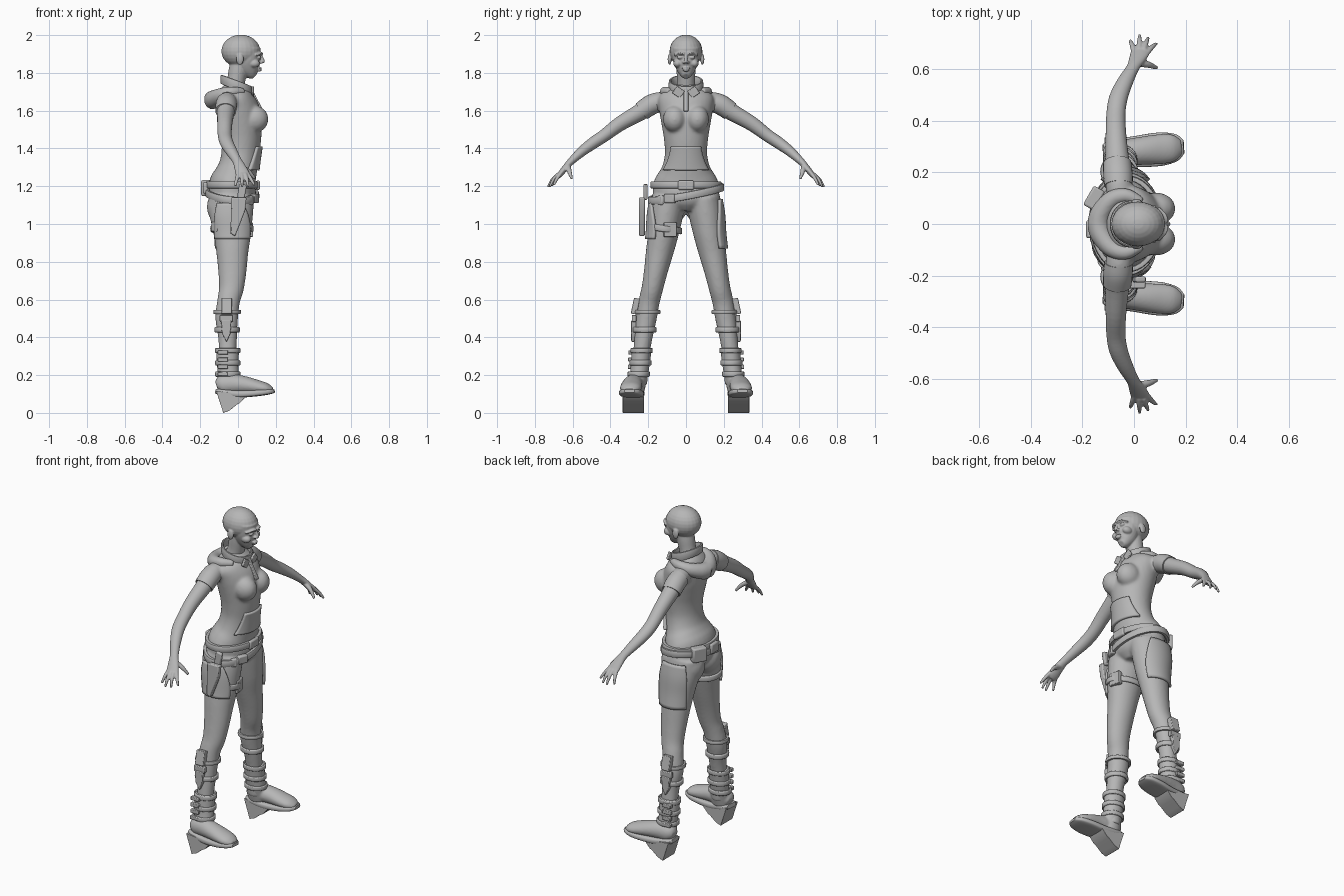
import bpy, bmesh
from math import sin, cos, pi, radians, copysign
from mathutils import Vector, Matrix

if "Cube" in bpy.data.objects:
    bpy.data.objects.remove(bpy.data.objects["Cube"])

grey = bpy.data.materials.new("plain grey")
grey.use_nodes = True
grey.diffuse_color = (0.47, 0.47, 0.47, 1)
grey.node_tree.nodes["Principled BSDF"].inputs["Base Color"].default_value = grey.diffuse_color
X, Y, Z = Vector((1, 0, 0)), Vector((0, 1, 0)), Vector((0, 0, 1))


def dense(pts, k=4):
    """Smooth a list of (x, y, z, ra, rb) stations."""
    v = [Vector(p) for p in pts]
    out = []
    for i in range(len(v) - 1):
        a, b, c, d = v[max(i - 1, 0)], v[i], v[i + 1], v[min(i + 2, len(v) - 1)]
        for s in range(k):
            t = s / k
            out.append(b + (c - a) * t / 2 + (a * 2 - b * 5 + c * 4 - d) * t * t / 2
                       + (b * 3 - a - c * 3 + d) * t ** 3 / 2)
    return out + [v[-1]]


def tube(bm, pts, ref=X, n=24, k=4, closed=False, power=2):
    """Skin oval sections along a path; ra lies along ref, rb across it."""
    st = [Vector(p) for p in pts] if closed else dense(pts, k)
    m = len(st)
    rings = []
    for i, s in enumerate(st):
        lo, hi = ((i - 1) % m, (i + 1) % m) if closed else (max(i - 1, 0), min(i + 1, m - 1))
        t = (st[hi].xyz - st[lo].xyz).normalized()
        a = (ref - t * ref.dot(t)).normalized()
        b = t.cross(a)
        ring = []
        for j in range(n):
            ca, sa = cos(2 * pi * j / n), sin(2 * pi * j / n)
            ca, sa = (copysign(abs(q) ** (2 / power), q) for q in (ca, sa))
            ring.append(bm.verts.new(s.xyz + a * s[3] * ca + b * s[4] * sa))
        rings.append(ring)
    for i in range(m if closed else m - 1):
        r, q = rings[i], rings[(i + 1) % m]
        for j in range(n):
            h = (j + 1) % n
            bm.faces.new((r[j], r[h], q[h], q[j]))
    if not closed:
        bm.faces.new(rings[0][::-1])
        bm.faces.new(rings[-1])


def hoop(bm, c, rx, ry, h, t, front=0, side=0, power=4):
    """Closed strap of height h and thickness t; front and side tilt it."""
    ang = [2 * pi * i / 40 for i in range(40)]
    tube(bm, [(c[0] + rx * cos(a), c[1] + ry * sin(a), c[2] + front * cos(a) + side * sin(a),
               h / 2, t / 2) for a in ang], Z, 12, closed=True, power=power)


def ball(bm, c, r):
    bmesh.ops.create_uvsphere(bm, u_segments=24, v_segments=14, radius=1,
                              matrix=Matrix.Translation(c) @ Matrix.Diagonal((*r, 1)))


def box(bm, c, size, rot=0, axis='Y'):
    bmesh.ops.create_cube(bm, size=1, matrix=Matrix.Translation(c)
                          @ Matrix.Rotation(radians(rot), 4, axis) @ Matrix.Diagonal((*size, 1)))


def prism(bm, outline, y0, y1):
    """Extrude a side outline (x, z) from y0 to y1."""
    a, b = ([bm.verts.new((x, y, z)) for x, z in outline] for y in (y0, y1))
    bm.faces.new(a)
    bm.faces.new(b[::-1])
    for i in range(len(a)):
        j = (i + 1) % len(a)
        bm.faces.new((a[i], b[i], b[j], a[j]))


def at(stations, z):
    """Interpolated station of a vertical form at height z."""
    st = sorted(dense(stations), key=lambda s: s.z)
    for p, q in zip(st, st[1:]):
        if p.z <= z <= q.z:
            return p.lerp(q, (z - p.z) / (q.z - p.z))


def patch(bm, stations, z0, z1, span, off, flip=1, rows=14, cols=14):
    """Panel hugging a vertical form; span(t) gives its angles at height t."""
    grid = []
    for i in range(rows + 1):
        t = i / rows
        s = at(stations, z0 + (z1 - z0) * t)
        a0, a1 = span(t)
        row = []
        for j in range(cols + 1):
            a = a0 + (a1 - a0) * j / cols
            row.append(bm.verts.new((s.x + (s[3] + off) * cos(a),
                                     flip * (s.y + (s[4] + off) * sin(a)), s.z)))
        grid.append(row)
    for r, q in zip(grid, grid[1:]):
        for j in range(cols):
            bm.faces.new((r[j], r[j + 1], q[j + 1], q[j]))


def mirror(bm):
    dup = bmesh.ops.duplicate(bm, geom=bm.verts[:] + bm.edges[:] + bm.faces[:])["geom"]
    for g in dup:
        if isinstance(g, bmesh.types.BMVert):
            g.co.y *= -1
    bmesh.ops.reverse_faces(bm, faces=[g for g in dup if isinstance(g, bmesh.types.BMFace)])


def finish(name, bm, voxel=0, relax=4, bevel=0, thick=0):
    bmesh.ops.recalc_face_normals(bm, faces=bm.faces[:])
    me = bpy.data.meshes.new(name)
    bm.to_mesh(me)
    bm.free()
    ob = bpy.data.objects.new(name, me)
    bpy.context.collection.objects.link(ob)
    me.materials.append(grey)
    bpy.ops.object.select_all(action='DESELECT')
    ob.select_set(True)
    bpy.context.view_layer.objects.active = ob
    bpy.ops.object.shade_smooth_by_angle(angle=radians(40))
    if thick:
        mod = ob.modifiers.new("thickness", 'SOLIDIFY')
        mod.thickness, mod.offset = thick, 0
    if bevel:
        mod = ob.modifiers.new("soft edges", 'BEVEL')
        mod.width, mod.segments, mod.angle_limit = bevel, 2, radians(50)
    if voxel:
        mod = ob.modifiers.new("blend", 'REMESH')
        mod.mode, mod.voxel_size, mod.use_smooth_shade = 'VOXEL', voxel, True
        mod = ob.modifiers.new("relax", 'SMOOTH')
        mod.iterations = relax


# Body: torso, bust, seat and legs blended together
leg = [(-.052, .25, .15, .045, .045), (-.055, .238, .3, .046, .044), (-.055, .225, .4, .05, .048),
       (-.06, .21, .5, .06, .055), (-.05, .195, .59, .06, .056), (-.035, .178, .66, .066, .057),
       (-.03, .16, .75, .075, .063), (-.03, .14, .85, .085, .073), (-.03, .12, .95, .1, .081),
       (-.035, .105, 1.05, .115, .09), (-.035, .09, 1.14, .12, .09)]
torso = [(-.03, 0, 1.07, .08, .06), (-.03, 0, 1.12, .12, .16), (-.03, 0, 1.2, .125, .175),
         (-.015, 0, 1.25, .113, .158), (0, 0, 1.3, .103, .128), (.012, 0, 1.37, .1, .112),
         (.017, 0, 1.45, .106, .117), (.012, 0, 1.53, .115, .13), (0, 0, 1.6, .115, .142),
         (-.015, 0, 1.66, .1, .148), (-.02, 0, 1.7, .085, .12), (-.02, 0, 1.74, .05, .05)]
arm = [(-.055, .1, 1.65, .05, .05), (-.06, .17, 1.64, .052, .052), (-.065, .25, 1.588, .046, .045),
       (-.07, .35, 1.53, .04, .039), (-.07, .43, 1.47, .037, .034), (-.06, .49, 1.43, .036, .032),
       (-.035, .55, 1.385, .031, .027), (-.005, .605, 1.335, .025, .02)]
bm = bmesh.new()
tube(bm, leg)
ball(bm, (.087, .06, 1.555), (.074, .062, .072))
ball(bm, (-.085, .08, 1.09), (.08, .085, .095))
tube(bm, arm[:3])
mirror(bm)
tube(bm, torso, n=32)
finish("body", bm, .008, 8)

# Arms and hands
bm = bmesh.new()
tube(bm, arm[1:] + [(.01, .635, 1.302, .031, .017), (.024, .665, 1.265, .037, .015),
                    (.03, .68, 1.25, .03, .012)])
for bx, by, tx, ty, tz in ((.0, .668, -.015, .712, 1.2), (.02, .675, .022, .732, 1.195),
                           (.038, .675, .055, .722, 1.195), (.052, .665, .088, .7, 1.205)):
    tube(bm, [(bx, by, 1.265, .011, .01), ((bx + tx) / 2, (by + ty) / 2 + .004, 1.235, .01, .009),
              (tx, ty, tz, .006, .006)], n=12)
tube(bm, [(.015, .625, 1.305, .015, .014), (.055, .618, 1.28, .013, .012),
          (.09, .605, 1.24, .007, .007)], Y, 12)
mirror(bm)
finish("arms", bm, .0045, 2)

# Short sleeves
bm = bmesh.new()
tube(bm, [(-.06, .15, 1.645, .055, .053), (-.062, .19, 1.628, .057, .054),
          (-.065, .235, 1.597, .055, .051)])
mirror(bm)
finish("sleeves", bm)

# Head and neck
bm = bmesh.new()
ball(bm, (.01, .087, 1.872), (.02, .01, .03))
ball(bm, (.112, .032, 1.882), (.01, .016, .009))
ball(bm, (.085, .045, 1.85), (.03, .022, .022))
tube(bm, [(.122, .006, 1.9, .012, .008), (.115, .03, 1.905, .014, .007), (.09, .058, 1.895, .014, .007)], n=12)
ball(bm, (.122, .01, 1.856), (.012, .009, .008))
mirror(bm)
ball(bm, (.015, 0, 1.915), (.103, .087, .087))
tube(bm, [(.09, 0, 1.783, .018, .018), (.076, 0, 1.798, .038, .036), (.06, 0, 1.83, .06, .056),
          (.052, 0, 1.87, .066, .07), (.05, 0, 1.93, .07, .075)])
tube(bm, [(-.03, 0, 1.69, .052, .055), (-.012, 0, 1.75, .048, .048), (0, 0, 1.81, .05, .05),
          (.01, 0, 1.86, .05, .05)])
tube(bm, [(.116, 0, 1.9, .009, .008), (.132, 0, 1.865, .009, .009), (.131, 0, 1.853, .008, .011)], n=12)
ball(bm, (.115, 0, 1.824), (.012, .022, .006))
ball(bm, (.113, 0, 1.813), (.012, .018, .006))
finish("head", bm, .004, 3)

# Hood lying on the back, collar and neck opening
bm = bmesh.new()
tube(bm, [(.03, .085, 1.7, .02, .018), (-.03, .11, 1.7, .028, .028), (-.085, .095, 1.685, .036, .035),
          (-.125, .045, 1.665, .045, .042), (-.137, 0, 1.655, .05, .046)], Z)
mirror(bm)
finish("hood", bm, .007, 4)

bm = bmesh.new()
hoop(bm, (-.008, 0, 1.735), .078, .084, .05, .016, front=-.03, power=3)
finish("collar", bm)
bm = bmesh.new()
box(bm, (.078, .04, 1.698), (.014, .05, .045), 35, 'X')
mirror(bm)
box(bm, (.098, 0, 1.655), (.014, .024, .13), -27)
finish("collar_points_and_zip", bm, bevel=.004)

# Belly pocket
bm = bmesh.new()
patch(bm, torso, 1.285, 1.41, lambda t: (-1.0 + .3 * t, 1.0 - .3 * t), .004)
finish("belly_pocket", bm, thick=.018)

# Belts, buckles and pouches
bm = bmesh.new()
hoop(bm, (-.03, 0, 1.207), .13, .178, .038, .022)
hoop(bm, (-.032, 0, 1.16), .135, .192, .04, .02, front=-.012, side=.035)
finish("belts", bm)
bm = bmesh.new()
box(bm, (.105, 0, 1.205), (.022, .085, .05))
box(bm, (.088, -.085, 1.135), (.03, .06, .05), -25, 'Z')
box(bm, (.06, -.13, 1.125), (.03, .04, .05), -45, 'Z')
box(bm, (-.155, .1, 1.19), (.05, .085, .085), -30, 'Z')
box(bm, (-.168, -.02, 1.19), (.035, .07, .06))
finish("belt_buckles_and_pouches", bm, bevel=.008)

# Thigh guards: a longer one on the left, a shorter one on the right
bm = bmesh.new()
patch(bm, leg, .87, 1.13, lambda t: (.55 + .5 * t * t, 2.75 - .5 * t), .005)
patch(bm, leg, .92, 1.11, lambda t: (.5 + .6 * t * t, 2.7 - .5 * t), .005, -1)
finish("thigh_guards", bm, thick=.016)

# Holster and thigh strap on the right leg
bm = bmesh.new()
prism(bm, [(-.035, 1.14), (.045, 1.14), (.038, 1.07), (-.015, .935), (-.04, .95)], -.25, -.218)
box(bm, (.02, -.215, 1.17), (.04, .022, .08), 10)
finish("holster", bm, bevel=.006)
bm = bmesh.new()
hoop(bm, (-.032, -.115, .975), .108, .088, .035, .014, side=-.012)
box(bm, (.06, -.085, .97), (.03, .07, .075), 10, 'Z')
box(bm, (-.115, -.16, .985), (.03, .05, .05), 40, 'Z')
finish("thigh_strap", bm, bevel=.005)

# Shin straps with sheath and pouch
bm = bmesh.new()
for z, h in ((.535, .022), (.44, .03)):
    s = at(leg, z)
    hoop(bm, s.xyz, s[3] + .006, s[4] + .006, h, .014)
box(bm, (-.06, .268, .565), (.055, .032, .085), 12, 'X')
box(bm, (-.062, .275, .5), (.07, .024, .035))
prism(bm, [(-.09, .49), (-.035, .49), (-.04, .42), (-.06, .375), (-.085, .42)], .265, .29)
mirror(bm)
finish("shin_gear", bm, bevel=.005)

# Boots: shaft, foot, sole, heel and buckles
bm = bmesh.new()
tube(bm, [(-.052, .268, .12, .058, .048), (-.052, .25, .2, .056, .048), (-.055, .242, .26, .057, .05),
          (-.055, .234, .34, .062, .053)])
tube(bm, [(-.112, .272, .14, .025, .03), (-.085, .273, .148, .052, .046), (-.02, .278, .152, .052, .052),
          (.04, .285, .147, .046, .055), (.1, .29, .137, .038, .058), (.15, .295, .128, .03, .053),
          (.183, .298, .12, .014, .03)], Z)
mirror(bm)
finish("boots", bm, .006, 4)
bm = bmesh.new()
tube(bm, [(-.118, .272, .115, .012, .036), (-.09, .274, .11, .016, .052), (0, .28, .1, .019, .06),
          (.1, .29, .105, .017, .065), (.165, .297, .112, .014, .052), (.193, .299, .116, .009, .026)],
     Z, power=4)
prism(bm, [(-.115, .115), (-.078, 0), (-.045, .012), (-.005, .045), (.008, .05), (.04, .085), (.04, .1)],
      .222, .335)
mirror(bm)
finish("boot_soles", bm, bevel=.005)
bm = bmesh.new()
for z, y in ((.33, .235), (.265, .241), (.205, .25)):
    hoop(bm, (-.054, y, z), .061, .053, .028, .012)
for i in range(4):
    box(bm, (-.08, .293 + .002 * i, .32 - .038 * i), (.055, .022, .022))
mirror(bm)
finish("boot_buckles", bm, bevel=.004)
